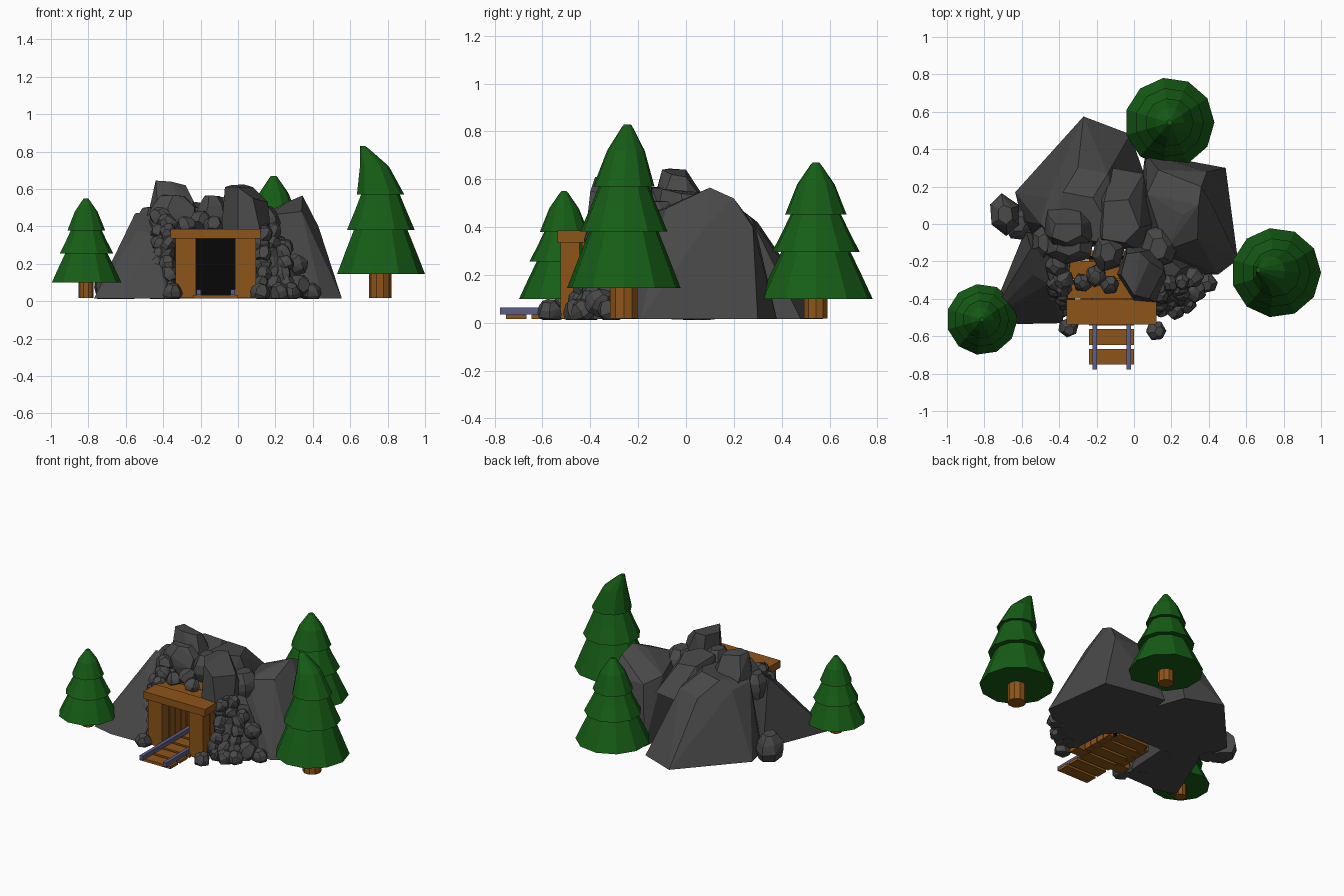
import bpy, bmesh, math, random
from mathutils import Vector, Matrix, Euler

random.seed(4)


def material(name, color):
    m = bpy.data.materials.new(name)
    m.diffuse_color = (*color, 1)
    return m


WOOD = material("wood", (0.27, 0.09, 0.01))
GREEN = material("pine_green", (0.008, 0.11, 0.008))
STEEL = material("rail_steel", (0.11, 0.11, 0.24))
BLACK = material("tunnel_black", (0.002, 0.002, 0.002))
ROCK = material("rock_grey", (0.065, 0.065, 0.065))


def finish(name, bm, mat):
    bmesh.ops.recalc_face_normals(bm, faces=bm.faces)
    me = bpy.data.meshes.new(name)
    bm.to_mesh(me)
    bm.free()
    me.materials.append(mat)
    ob = bpy.data.objects.new(name, me)
    bpy.context.collection.objects.link(ob)
    return ob


def box(name, x, y, z, mat):
    bm = bmesh.new()
    size = Matrix.Diagonal((x[1] - x[0], y[1] - y[0], z[1] - z[0], 1))
    mid = Vector((sum(x) / 2, sum(y) / 2, sum(z) / 2))
    bmesh.ops.create_cube(bm, size=1, matrix=Matrix.Translation(mid) @ size)
    return finish(name, bm, mat)


def hull(name, pts):
    bm = bmesh.new()
    for p in pts:
        bm.verts.new(p)
    res = bmesh.ops.convex_hull(bm, input=bm.verts)
    loose = {v for v in res["geom_interior"] if isinstance(v, bmesh.types.BMVert)}
    bmesh.ops.delete(bm, geom=list(loose), context="VERTS")
    bmesh.ops.dissolve_limit(bm, angle_limit=math.radians(8), verts=bm.verts, edges=bm.edges)
    return finish(name, bm, ROCK)


def crag(name, base, top, z0=0.015):
    """Cliff: flat base outline hulled with upper corner points."""
    return hull(name, [(x, y, z0) for x, y in base] + top)


def boulder(name, c, s):
    """Tapered, faceted stone: jittered rings of six corners, s = half sizes."""
    turn = random.uniform(0, 1)
    pts = []
    for h, k in ((-1, 0.8), (-0.3, 1.03), (0.35, 0.92), (1, 0.5)):
        for i in range(6):
            a = turn + i * math.pi / 3 + random.uniform(-0.15, 0.15)
            kk = k * random.uniform(0.92, 1.05)
            z = h * random.uniform(0.9, 1.0)
            pts.append(Vector((c[0] + s[0] * kk * math.cos(a), c[1] + s[1] * kk * math.sin(a),
                               c[2] + s[2] * z)))
    if max(s) < 0.07:  # small stones tumble freely
        rot = Euler([random.uniform(-0.7, 0.7) for _ in range(3)]).to_matrix()
        pts = [rot @ (p - Vector(c)) + Vector(c) for p in pts]
    for p in pts:
        p.z = max(p.z, 0.012)
    return hull(name, pts)


def rings(name, profile, sides, mat):
    """Loft of circles: (x, y, z, radius)."""
    bm = bmesh.new()
    loops = [[bm.verts.new((x + r * math.cos(2 * math.pi * i / sides),
                            y + r * math.sin(2 * math.pi * i / sides), z)) for i in range(sides)]
             for x, y, z, r in profile]
    for a, b in zip(loops, loops[1:]):
        for i in range(sides):
            j = (i + 1) % sides
            bm.faces.new((a[i], a[j], b[j], b[i]))
    bm.faces.new(loops[0])
    bm.faces.new(loops[-1])
    return finish(name, bm, mat)


# Pine trees: trunk and three stacked tiers
def tree(name, x, y, r, z0, z1, trunk, lean=(0, 0)):
    rings(name + "_trunk", [(x, y, 0.018, trunk), (x, y, z0 + 0.05, trunk)], 10, WOOD)
    h = z1 - z0
    tiers = [[(0, 1), (0.18, 0.8), (0.37, 0.58)],
             [(0.345, 0.77), (0.5, 0.58), (0.64, 0.42)],
             [(0.62, 0.54), (0.84, 0.33), (0.98, 0.1), (1, 0.06)]]
    for n, tier in enumerate(tiers):
        prof = []
        for t, k in tier:
            f = max(0, (t - 0.62) / 0.38)
            prof.append((x + lean[0] * f * f, y + lean[1] * f, z0 + t * h, r * k))
        rings(f"{name}_tier_{n}", prof, 11, GREEN)


tree("left_pine", -0.813, -0.51, 0.19, 0.10, 0.55, 0.04)
tree("right_pine", 0.76, -0.26, 0.24, 0.145, 0.83, 0.06, (-0.095, 0.015))
tree("back_pine", 0.19, 0.543, 0.24, 0.10, 0.67, 0.052)

# Large cliffs
crag("back_left_cliff",
     [(-0.27, 0.575), (-0.02, 0.48), (0.06, 0.25), (0, -0.12), (-0.5, -0.12), (-0.6, 0.02), (-0.635, 0.17)],
     [(-0.30, 0.30, 0.42), (-0.14, 0.27, 0.44), (-0.46, 0.14, 0.46), (-0.50, 0.0, 0.48),
      (-0.38, 0.17, 0.52), (-0.22, 0.14, 0.53), (-0.42, -0.08, 0.5), (-0.08, -0.1, 0.5)])
crag("right_cliff",
     [(0.06, 0.38), (0.49, 0.30), (0.555, -0.19), (0.45, -0.27), (0.14, -0.27), (0.0, -0.12)],
     [(0.345, 0.1, 0.565), (0.26, 0.05, 0.53), (0.17, -0.14, 0.46), (0.07, 0.16, 0.43),
      (0.36, 0.20, 0.52), (0.39, 0.28, 0.40), (0.13, 0.29, 0.40), (0.34, -0.08, 0.48), (0.43, 0.08, 0.40)])
crag("front_left_cliff",
     [(-0.77, -0.50), (-0.62, -0.535), (-0.38, -0.53), (-0.36, -0.15), (-0.58, -0.03)],
     [(-0.55, -0.13, 0.47), (-0.47, -0.15, 0.48), (-0.42, -0.24, 0.44), (-0.54, -0.27, 0.38), (-0.46, -0.32, 0.36),
      (-0.37, -0.18, 0.42)])
crag("right_door_bank",
     [(0.10, -0.44), (0.22, -0.46), (0.34, -0.36), (0.36, -0.2), (0.08, -0.1)],
     [(0.10, -0.36, 0.37), (0.17, -0.34, 0.36), (0.25, -0.24, 0.34), (0.08, -0.1, 0.42)])
crag("left_door_bank",
     [(-0.35, -0.44), (-0.46, -0.46), (-0.5, -0.2), (-0.33, -0.1)],
     [(-0.36, -0.36, 0.38), (-0.44, -0.34, 0.38), (-0.48, -0.2, 0.44), (-0.33, -0.1, 0.44)])
# Summit and ridge rocks
crag("summit_rock",
     [(-0.50, -0.04), (-0.42, -0.17), (-0.24, -0.16), (-0.17, 0.02), (-0.30, 0.17), (-0.46, 0.14)],
     [(-0.44, -0.07, 0.645), (-0.36, -0.10, 0.64), (-0.28, -0.06, 0.62), (-0.28, 0.0, 0.61),
      (-0.42, 0.0, 0.64), (-0.24, -0.09, 0.54), (-0.46, 0.05, 0.53)], 0.38)
crag("ridge_rock",
     [(-0.20, -0.12), (0.02, -0.14), (0.10, 0.0), (0.05, 0.27), (-0.12, 0.30), (-0.22, 0.16)],
     [(-0.17, -0.08, 0.55), (-0.05, -0.10, 0.56), (0.03, -0.02, 0.54), (-0.03, 0.13, 0.53),
      (-0.16, 0.12, 0.54)], 0.36)
crag("door_top_rock",
     [(-0.09, -0.27), (0.0, -0.41), (0.12, -0.42), (0.175, -0.30), (0.14, -0.13), (-0.04, -0.12)],
     [(-0.07, -0.27, 0.61), (0.0, -0.38, 0.61), (0.03, -0.15, 0.625), (0.08, -0.2, 0.61),
      (0.08, -0.40, 0.55), (0.16, -0.25, 0.53), (-0.04, -0.16, 0.62)], 0.37)
for n, (c, s) in enumerate([
        ((-0.14, -0.15, 0.48), (0.09, 0.11, 0.09)), ((-0.35, -0.12, 0.47), (0.14, 0.10, 0.10)),
        ((0.13, -0.13, 0.43), (0.10, 0.12, 0.08)), ((-0.48, -0.10, 0.42), (0.075, 0.10, 0.085)),
        ((-0.69, 0.05, 0.10), (0.085, 0.11, 0.09)), ((-0.62, 0.0, 0.06), (0.08, 0.09, 0.05))]):
    boulder(f"boulder_{n}", c, s)

# Rubble piled on both sides of the doorway
for side, x0 in ((-1, -0.36), (1, 0.12)):
    for row in range(7):
        for col in range(3 if side > 0 and row < 5 else 2):
            z = 0.04 + row * 0.055
            spread = 0.06 * (1 - row * 0.04)
            c = (x0 + side * (0.015 + col * spread) + random.uniform(-0.012, 0.012),
                 -0.45 + row * 0.017 + col * 0.025 + random.uniform(-0.02, 0.02), z)
            boulder("rubble", c, [random.uniform(0.035, 0.056) for _ in range(3)])

# Loose stones on the roof and ground
for c, r in (((-0.28, -0.31, 0.41), 0.05), ((-0.13, -0.32, 0.41), 0.052), ((-0.38, -0.30, 0.42), 0.055),
             ((-0.2, -0.27, 0.43), 0.06), ((-0.42, -0.22, 0.45), 0.06), ((0.14, -0.38, 0.36), 0.05),
             ((-0.35, -0.555, 0.05), 0.055), ((0.12, -0.57, 0.05), 0.055), ((0.39, -0.32, 0.05), 0.055),
             ((0.33, -0.36, 0.09), 0.06), ((0.28, -0.43, 0.05), 0.055), ((0.22, -0.46, 0.05), 0.055),
             ((0.31, -0.29, 0.2), 0.06), ((0.25, -0.31, 0.29), 0.05)):
    boulder("loose_stone", c, (r, r, r * 0.85))

# Timber doorway: front posts, plank walls, lintel and roof
for side in (-1, 1):
    cx = -0.12 + side * 0.16
    box("front_post", (cx - 0.055, cx + 0.055), (-0.525, -0.445), (0.018, 0.335), WOOD)
    wx = -0.12 + side * 0.135
    for n in range(4):
        y = -0.435 + n * 0.062
        box("wall_plank", (wx - 0.03, wx + 0.03), (y, y + 0.055), (0.018, 0.335), WOOD)
box("lintel", (-0.36, 0.12), (-0.538, -0.405), (0.335, 0.386), WOOD)
for y0, y1 in ((-0.397, -0.30), (-0.293, -0.20)):
    box("roof_plank", (-0.355, 0.115), (y0, y1), (0.333, 0.380), WOOD)
box("tunnel_back", (-0.25, 0.01), (-0.19, -0.17), (0.018, 0.335), BLACK)

# Track
for n in range(6):
    y = -0.752 + n * 0.105
    box("sleeper", (-0.24, 0.0), (y, y + 0.085), (0.015, 0.034), WOOD)
for x in (-0.21, -0.028):
    box("rail", (x - 0.012, x + 0.012), (-0.778, -0.19), (0.034, 0.064), STEEL)
